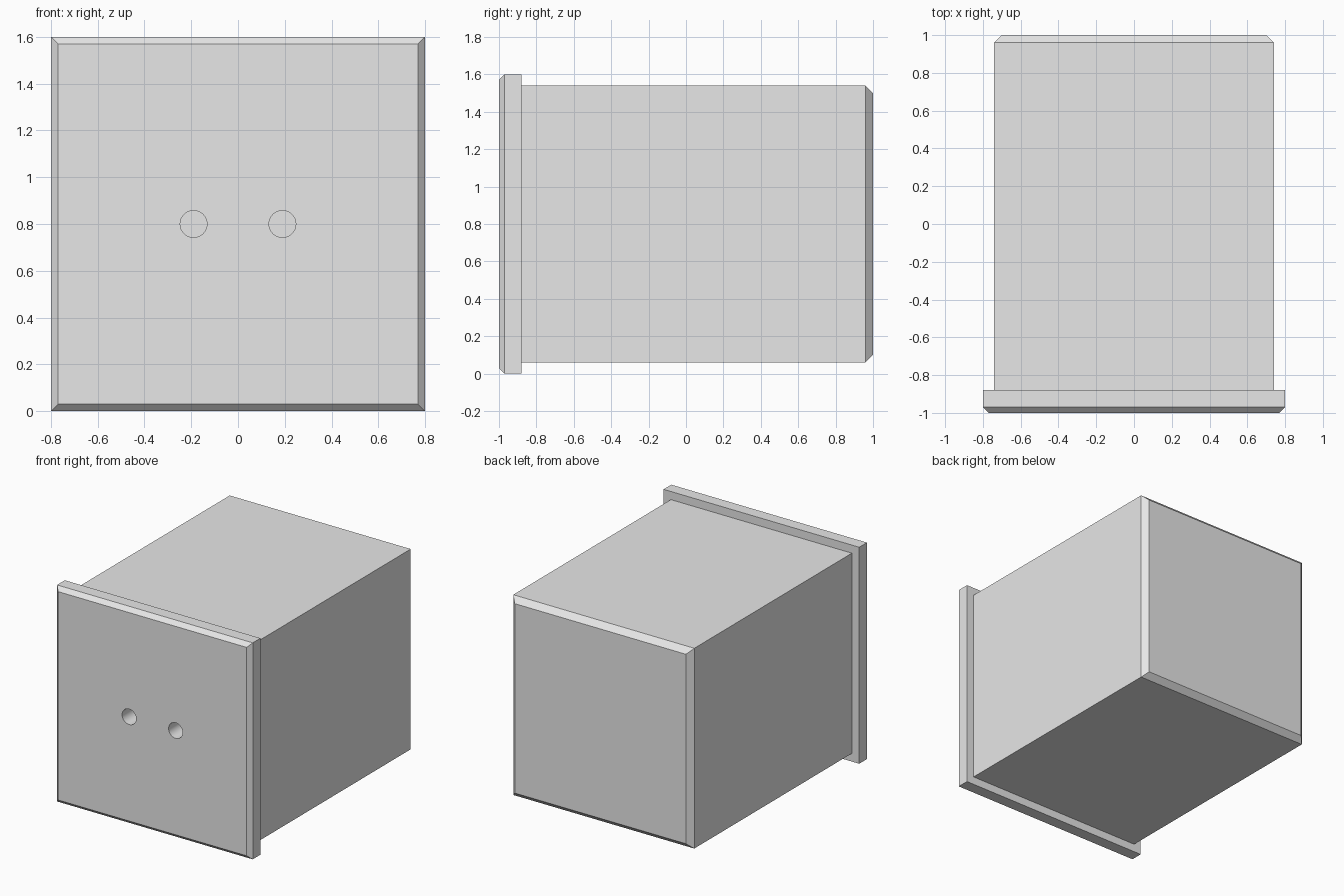
import bpy, bmesh, math

if "Cube" in bpy.data.objects:
    bpy.data.objects.remove(bpy.data.objects["Cube"])

grey = bpy.data.materials.new("light_grey")
grey.diffuse_color = (0.8, 0.8, 0.8, 1)
grey.use_nodes = True
grey.node_tree.nodes["Principled BSDF"].inputs["Base Color"].default_value = grey.diffuse_color

MID_Z = 0.8


def make_object(name, bm):
    bmesh.ops.recalc_face_normals(bm, faces=bm.faces[:])
    mesh = bpy.data.meshes.new(name)
    bm.to_mesh(mesh)
    bm.free()
    mesh.materials.append(grey)
    obj = bpy.data.objects.new(name, mesh)
    bpy.context.collection.objects.link(obj)
    return obj


def square_loft(name, sections):
    """Loft squares (y position, half width) into a closed solid."""
    bm = bmesh.new()
    rings = [[bm.verts.new((sx * h, y, MID_Z + sz * h))
              for sx, sz in ((-1, -1), (1, -1), (1, 1), (-1, 1))]
             for y, h in sections]
    for a, b in zip(rings, rings[1:]):
        for i in range(4):
            j = (i + 1) % 4
            bm.faces.new((a[i], a[j], b[j], b[i]))
    bm.faces.new(rings[0])
    bm.faces.new(rings[-1])
    return make_object(name, bm)


def cut_round(target, x, radius, y0, y1, segments):
    """Cut a round pocket along y and remove the cutter."""
    bm = bmesh.new()
    bmesh.ops.create_cone(bm, cap_ends=True, segments=segments,
                          radius1=radius, radius2=radius, depth=y1 - y0)
    for v in bm.verts:
        vx, vy, vz = v.co
        v.co = (x + vx, (y0 + y1) / 2 + vz, MID_Z + vy)
    cutter = make_object("round_cutter", bm)
    cutter.hide_render = True
    mod = target.modifiers.new("pocket", 'BOOLEAN')
    mod.operation = 'DIFFERENCE'
    mod.solver = 'EXACT'
    mod.object = cutter
    bpy.context.view_layer.objects.active = target
    bpy.ops.object.modifier_apply(modifier=mod.name)
    bpy.data.objects.remove(cutter)


# Bevelled face plate and rear box in one closed shell
socket = square_loft("wall_socket", [
    (-1.0, 0.77), (-0.97, 0.8), (-0.88, 0.8),
    (-0.88, 0.74), (0.96, 0.74), (1.0, 0.70)])

# Round plug recess, then the two pin holes in its floor
cut_round(socket, 0, 0.5, -1.2, -0.895, 64)
for side in (-1, 1):
    cut_round(socket, side * 0.19, 0.0575, -1.1, -0.6, 32)

# Smooth the round walls, keep the bevels sharp
bpy.ops.object.select_all(action='DESELECT')
socket.select_set(True)
bpy.context.view_layer.objects.active = socket
bpy.ops.object.shade_smooth_by_angle(angle=math.radians(30))
